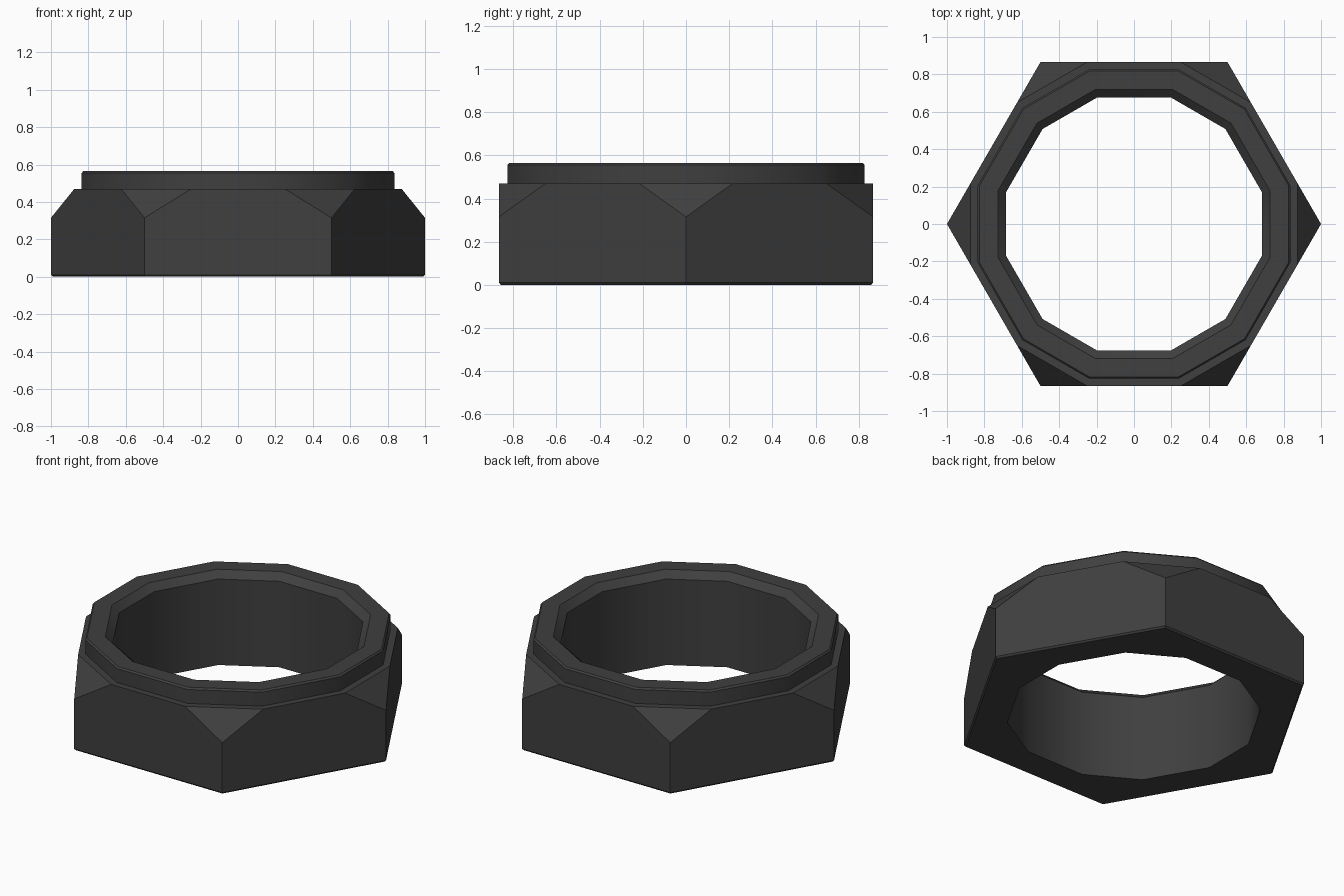
import bpy, bmesh, math
from mathutils import Vector

if "Cube" in bpy.data.objects:
    bpy.data.objects.remove(bpy.data.objects["Cube"])

bm = bmesh.new()

# Hexagon corners, and the 12-gon left when each corner is cut a quarter along its edges
corners = [Vector((math.cos(math.radians(60 * k)), math.sin(math.radians(60 * k)), 0)) for k in range(6)]
twelve = []
for k in range(6):
    c = corners[k]
    twelve += [c.lerp(corners[k - 1], 0.25), c.lerp(corners[(k + 1) % 6], 0.25)]


def loop(points, scale, z):
    return [bm.verts.new((p.x * scale, p.y * scale, z)) for p in points]


def bridge(a, b):
    n = len(a)
    for i in range(n):
        j = (i + 1) % n
        bm.faces.new((a[i], a[j], b[j], b[i]))


# Hexagonal body with a fine bottom bevel and chamfered upper corners
foot = loop(corners, 0.99, 0.0)
base = loop(corners, 1.0, 0.01)
mid = loop(corners, 1.0, 0.315)
shoulder = loop(twelve, 1.0, 0.47)
bridge(foot, base)
for i in range(6):
    j = (i + 1) % 6
    bm.faces.new((base[i], base[j], mid[j], shoulder[2 * j], shoulder[2 * i + 1], mid[i]))
    bm.faces.new((mid[i], shoulder[2 * i + 1], shoulder[2 * i]))

# Ledge, raised collar, inner chamfer and bore
profile = [(0.955, 0.47), (0.955, 0.555), (0.945, 0.565), (0.83, 0.565), (0.782, 0.525), (0.782, 0.0)]
last = shoulder
for scale, z in profile:
    ring = loop(twelve, scale, z)
    bridge(last, ring)
    last = ring

# Underside between bore and hexagon
for i in range(6):
    j = (i + 1) % 6
    bm.faces.new((last[2 * i], last[2 * i + 1], foot[i]))
    bm.faces.new((last[2 * i + 1], last[2 * j], foot[j], foot[i]))

bmesh.ops.recalc_face_normals(bm, faces=bm.faces)
mesh = bpy.data.meshes.new("hex_nut")
bm.to_mesh(mesh)
bm.free()
nut = bpy.data.objects.new("hex_nut", mesh)
bpy.context.collection.objects.link(nut)

# Dark metal
mat = bpy.data.materials.new("dark_metal")
mat.diffuse_color = (0.05, 0.05, 0.05, 1)
mat.use_nodes = True
mat.node_tree.nodes["Principled BSDF"].inputs["Base Color"].default_value = mat.diffuse_color
mesh.materials.append(mat)

bpy.context.view_layer.objects.active = nut
nut.select_set(True)
bpy.ops.object.shade_smooth_by_angle(angle=math.radians(35))
